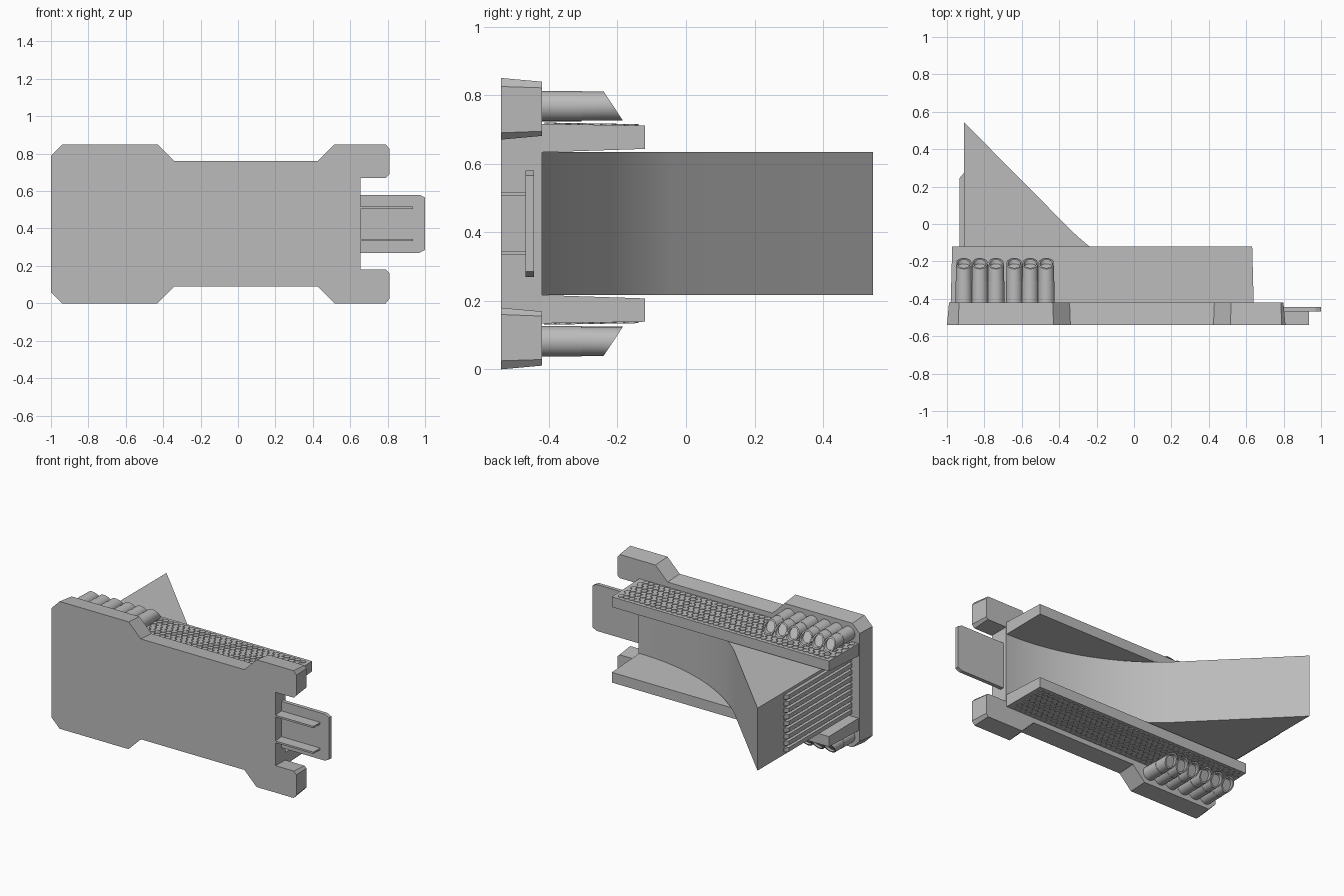
import bpy, bmesh
from math import sin, cos, pi, radians
from mathutils import Vector

MID = 0.425  # mid height, the mirror plane for paired parts

if "Cube" in bpy.data.objects:
    bpy.data.objects.remove(bpy.data.objects["Cube"])

grey = bpy.data.materials.new("plain_grey")
grey.use_nodes = True
grey.diffuse_color = (0.5, 0.5, 0.5, 1)
grey.node_tree.nodes["Principled BSDF"].inputs["Base Color"].default_value = (0.5, 0.5, 0.5, 1)


def loft(bm, rings):
    """Skin a list of equal-length rings and cap both ends."""
    loops = [[bm.verts.new((x, y, z - MID)) for x, y, z in ring] for ring in rings]
    n = len(loops[0])
    for a, b in zip(loops, loops[1:]):
        for i in range(n):
            j = (i + 1) % n
            bm.faces.new((a[i], a[j], b[j], b[i]))
    bm.faces.new(loops[0][::-1])
    bm.faces.new(loops[-1])


def finish(name, bm, mirror=False, smooth=False):
    bmesh.ops.recalc_face_normals(bm, faces=bm.faces[:])
    mesh = bpy.data.meshes.new(name)
    bm.to_mesh(mesh)
    bm.free()
    mesh.materials.append(grey)
    obj = bpy.data.objects.new(name, mesh)
    obj.location.z = MID
    bpy.context.collection.objects.link(obj)
    if mirror:
        mod = obj.modifiers.new("mirror", "MIRROR")
        mod.use_axis = (False, False, True)
    if smooth:
        bpy.ops.object.select_all(action="DESELECT")
        obj.select_set(True)
        bpy.context.view_layer.objects.active = obj
        bpy.ops.object.shade_smooth_by_angle(angle=radians(30))
    return obj


def part(name, rings, **options):
    bm = bmesh.new()
    loft(bm, rings)
    return finish(name, bm, **options)


def at_y(points, y):
    return [(x, y, z) for x, z in points]


def rect(x0, x1, z0, z1):
    return [(x0, z0), (x1, z0), (x1, z1), (x0, z1)]


def inset(points, d):
    """Mitred inset of a counter-clockwise outline."""
    result = []
    for i, p in enumerate(points):
        p = Vector(p)
        e1 = (p - Vector(points[i - 1])).normalized()
        e2 = (Vector(points[(i + 1) % len(points)]) - p).normalized()
        n1, n2 = Vector((-e1.y, e1.x)), Vector((-e2.y, e2.x))
        result.append(tuple(p + (n1 + n2) * d / (1 + n1.dot(n2))))
    return result


# Front plate with notched end, edges drafted towards the back
lower = [(-1, 0.06), (-0.94, 0), (-0.43, 0), (-0.34, 0.09), (0.425, 0.09), (0.515, 0),
         (0.79, 0), (0.81, 0.025), (0.81, 0.16), (0.79, 0.18), (0.655, 0.18)]
outline = lower + [(x, 2 * MID - z) for x, z in reversed(lower)]
part("front_plate", [at_y(outline, -0.54), at_y(inset(outline, 0.011), -0.42)])

# End tab and its two ribs
half_tab = [(0.63, 0.27), (0.97, 0.27), (1, 0.285)]
tab = half_tab + [(x, 2 * MID - z) for x, z in reversed(half_tab)]
part("end_tab", [at_y(tab, -0.468), at_y(tab, -0.443)])
rib = rect(0.63, 0.935, 0.505, 0.517)
part("tab_ribs", [at_y(rib, -0.54), at_y(rib, -0.46)], mirror=True)

# Upper and lower shelves
part("shelves", [at_y(rect(-0.98, 0.64, 0.633, 0.716), -0.425),
                 at_y(rect(-0.972, 0.632, 0.643, 0.711), -0.12)], mirror=True)

# Shallow hexagonal tread on the outer faces of the shelves
bm = bmesh.new()
radius, pitch_x, pitch_y = 0.02, 0.039, 0.0335
for row in range(8):
    for col in range(40):
        cx = -0.95 + (col + 0.5 * (row % 2)) * pitch_x
        cy = -0.393 + row * pitch_y
        hexagon = [(cx + radius * sin(k * pi / 3), cy + radius * cos(k * pi / 3)) for k in range(6)]
        loft(bm, [[(x, y, 0.716 - 0.0167 * (y + 0.42) + h) for x, y in hexagon]
                  for h in (-0.003, 0.004)])
finish("shelf_tread", bm, mirror=True)

# Curved wedge body between the shelves
STEPS = 24
curve = []
for i in range(STEPS + 1):
    t = i / STEPS * pi / 4
    curve.append((0.635 - 0.965 * sin(t) / sin(pi / 4),
                  -0.42 + 0.38 * (1 - cos(t)) / (1 - cos(pi / 4))))
plan = curve + [(-0.91, 0.545), (-0.91, -0.425)]
part("curved_body", [[(x, y, z) for x, y in plan] for z in (0.217, 0.634)], smooth=True)

# Row of slats on the right side of the body
bm = bmesh.new()
for i in range(9):
    z = MID + (i - 4) * 0.044
    slat = [(-0.90, -0.425), (-0.90, 0.27), (-0.912, 0.27), (-0.933, 0.245), (-0.933, -0.425)]
    loft(bm, [[(x, y, z - 0.014) for x, y in slat], [(x, y, z + 0.014) for x, y in slat]])
finish("side_slats", bm)

# Slant-cut hollow tubes on both shelves
SIDES = 32
TUBE_Z = 0.768
bm = bmesh.new()


def tube_ring(cx, r, y, slant=0.0):
    ring = []
    for k in range(SIDES):
        a = 2 * pi * k / SIDES
        dz = r * sin(a)
        ring.append((cx + r * cos(a), y - slant * dz, TUBE_Z + dz))
    return ring


for cx in (-0.91, -0.824, -0.738, -0.64, -0.555, -0.469):
    loft(bm, [tube_ring(cx, 0.0445, -0.425), tube_ring(cx, 0.0445, -0.305),
              tube_ring(cx, 0.0425, -0.305), tube_ring(cx, 0.0425, -0.212, 0.66),
              tube_ring(cx, 0.034, -0.212, 0.66), tube_ring(cx, 0.034, -0.235, 0.66)])
finish("tubes", bm, mirror=True, smooth=True)
